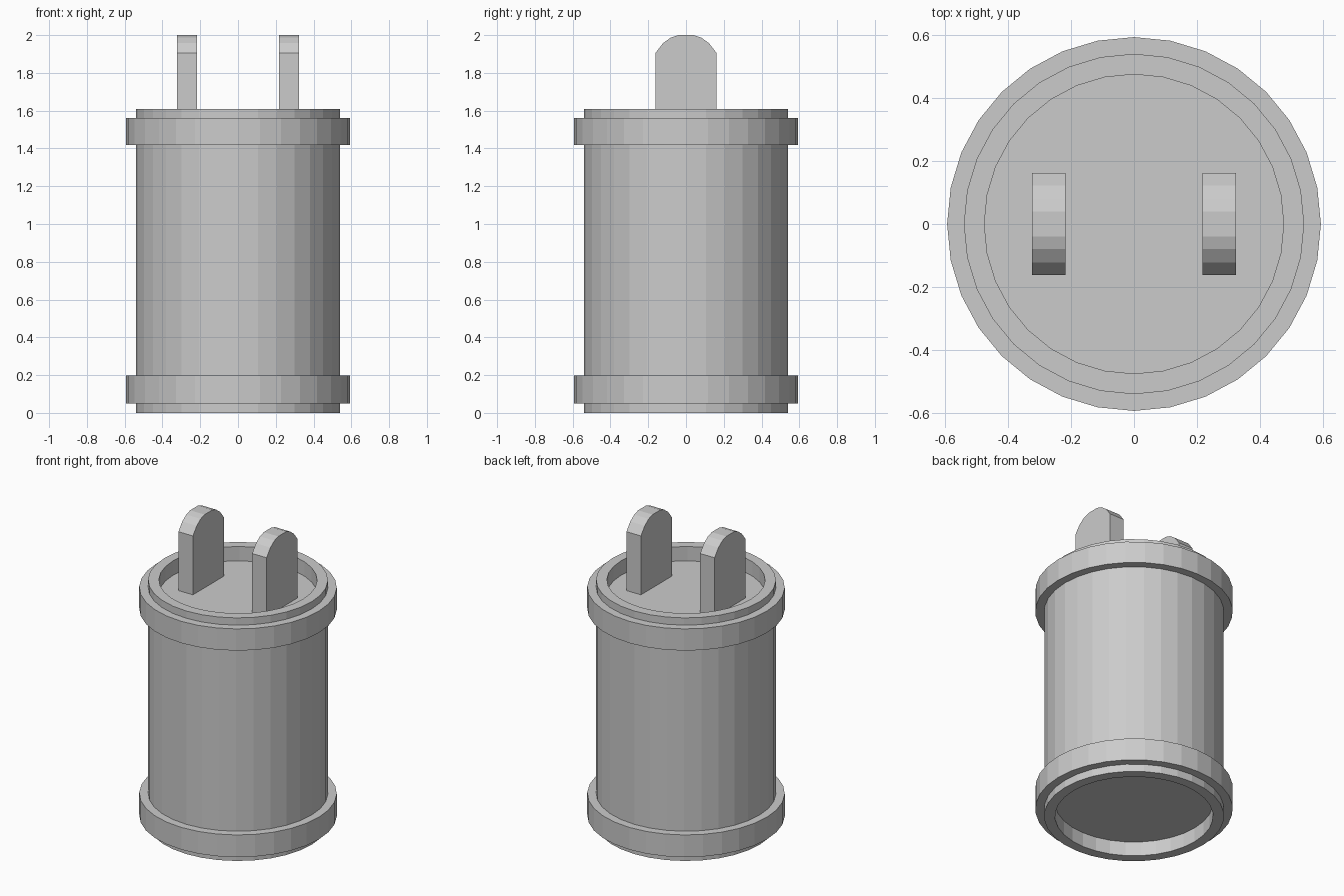
import bpy, bmesh
from math import cos, sin, tau

if "Cube" in bpy.data.objects:
    bpy.data.objects.remove(bpy.data.objects["Cube"])

SIDES = 32


def finish(name, bm):
    bmesh.ops.recalc_face_normals(bm, faces=bm.faces)
    mesh = bpy.data.meshes.new(name)
    bm.to_mesh(mesh)
    bm.free()
    obj = bpy.data.objects.new(name, mesh)
    bpy.context.collection.objects.link(obj)
    return obj


def lathe(name, profile, capped=False):
    """Turn (radius, z) points around z; either cap both ends or close the loop."""
    bm = bmesh.new()
    rings = [[bm.verts.new((r * cos(tau * i / SIDES), r * sin(tau * i / SIDES), z))
              for i in range(SIDES)] for r, z in profile]
    pairs = list(zip(rings, rings[1:]))
    if capped:
        bm.faces.new(rings[0])
        bm.faces.new(rings[-1])
    else:
        pairs.append((rings[-1], rings[0]))
    for a, b in pairs:
        for i in range(SIDES):
            j = (i + 1) % SIDES
            bm.faces.new((a[i], a[j], b[j], b[i]))
    return finish(name, bm)


def prong(name, x0, x1, outline):
    """Extrude a (y, z) outline from x0 to x1."""
    bm = bmesh.new()
    face = bm.faces.new([bm.verts.new((x0, y, z)) for y, z in outline])
    new = bmesh.ops.extrude_face_region(bm, geom=[face])["geom"]
    bmesh.ops.translate(bm, vec=(x1 - x0, 0, 0),
                        verts=[v for v in new if isinstance(v, bmesh.types.BMVert)])
    return finish(name, bm)


# Main barrel with a shallow recess at each end
HEIGHT, RECESS = 1.61, 0.095
lathe("barrel", [(0.475, RECESS), (0.475, 0), (0.54, 0), (0.54, HEIGHT),
                 (0.475, HEIGHT), (0.475, HEIGHT - RECESS)], capped=True)

# Raised collars near both ends
for name, low, high in (("lower_collar", 0.05, 0.197), ("upper_collar", 1.418, 1.562)):
    lathe(name, [(0.535, low), (0.593, low), (0.593, high), (0.535, high)])

# Two round-topped contact prongs standing in the top recess
half = [(0.162, HEIGHT - RECESS), (0.162, 1.905), (0.122, 1.957),
        (0.08, 1.987), (0.04, 2.0)]
outline = half + [(-y, z) for y, z in reversed(half)]
for name, x in (("left_prong", -0.27), ("right_prong", 0.27)):
    prong(name, x - 0.053, x + 0.053, outline)
